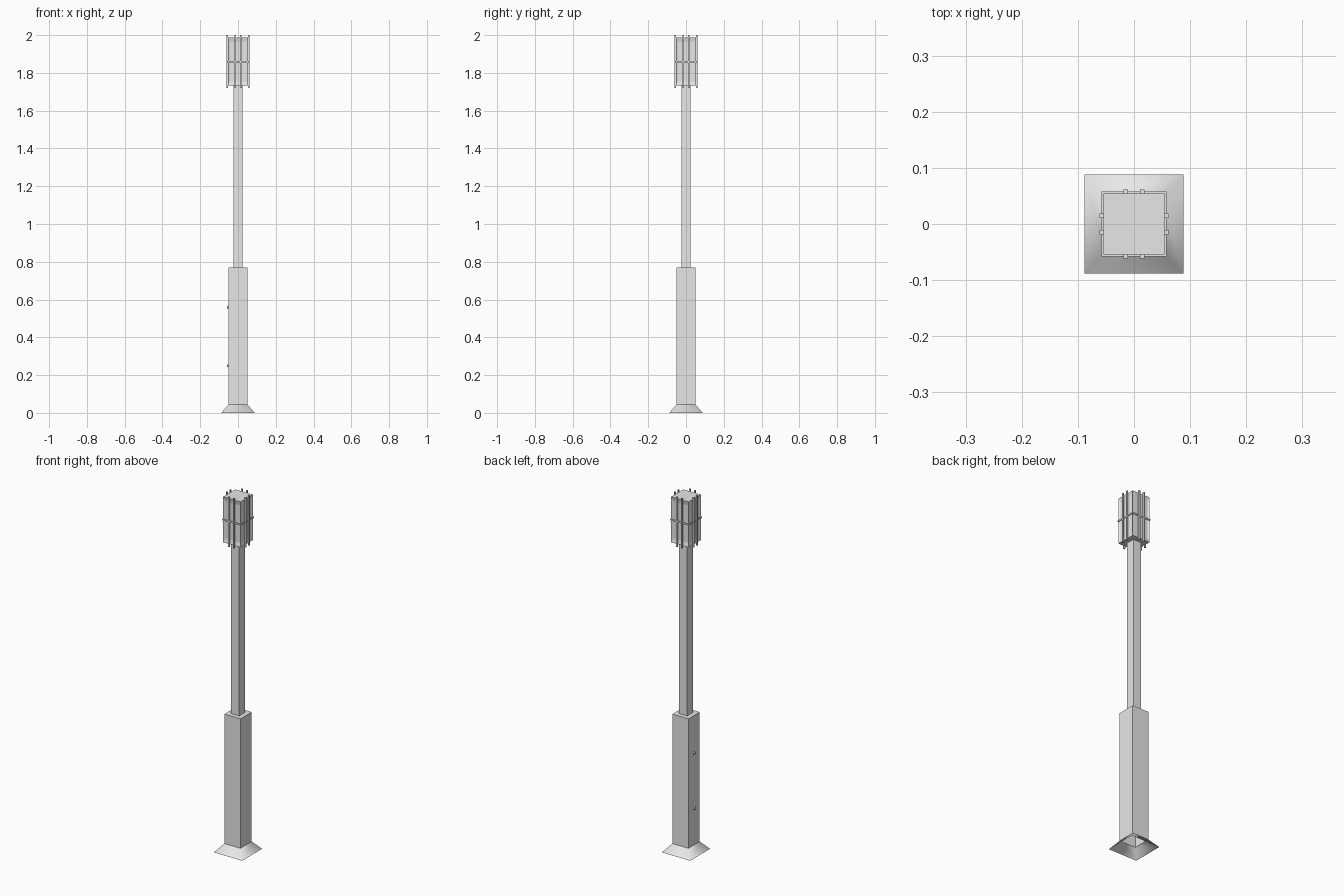
import bpy, bmesh
from math import radians
from mathutils import Matrix, Vector

cube = bpy.data.objects.get("Cube")
if cube:
    bpy.data.objects.remove(cube, do_unlink=True)

grey = bpy.data.materials.new("light_grey")
grey.use_nodes = True
colour = (0.8, 0.8, 0.8, 1)
grey.diffuse_color = colour
grey.node_tree.nodes["Principled BSDF"].inputs["Base Color"].default_value = colour


def finish(name, bm, smooth=False):
    mesh = bpy.data.meshes.new(name)
    bm.to_mesh(mesh)
    bm.free()
    mesh.materials.append(grey)
    for p in mesh.polygons:
        p.use_smooth = smooth
    obj = bpy.data.objects.new(name, mesh)
    bpy.context.collection.objects.link(obj)
    return obj


def add_box(bm, centre, size):
    m = Matrix.Translation(centre) @ Matrix.Diagonal((*size, 1))
    return bmesh.ops.create_cube(bm, size=1, matrix=m)["verts"]


def column(name, half, z0, z1, open_bottom=False):
    bm = bmesh.new()
    add_box(bm, (0, 0, (z0 + z1) / 2), (2 * half, 2 * half, z1 - z0))
    if open_bottom:
        low = [f for f in bm.faces if f.normal.z < -0.5]
        bmesh.ops.delete(bm, geom=low, context="FACES_ONLY")
    return finish(name, bm)


# Flared skirt at the foot, hollow underneath
bm = bmesh.new()
rings = []
for half, z in ((0.088, 0), (0.05, 0.045)):
    rings.append([bm.verts.new((x * half, y * half, z))
                  for x, y in ((-1, -1), (1, -1), (1, 1), (-1, 1))])
for i in range(4):
    j = (i + 1) % 4
    bm.faces.new((rings[0][i], rings[0][j], rings[1][j], rings[1][i]))
finish("base_skirt", bm, smooth=True)

# Pole in two sections
column("lower_post", 0.05, 0.045, 0.77, open_bottom=True)
column("upper_post", 0.025, 0.77, 1.735)

# Lamp head with a recessed window on each side
bm = bmesh.new()
add_box(bm, (0, 0, 1.86), (0.108, 0.108, 0.255))
bm.normal_update()
sides = [f for f in bm.faces if abs(f.normal.z) < 0.5]
bmesh.ops.inset_individual(bm, faces=sides, thickness=0.011)
bm.normal_update()
for f in sides:
    inward = f.normal * -0.005
    for v in f.verts:
        v.co += inward
    # window reaches closer to the top and bottom than a plain inset
    for v in f.verts:
        v.co.z = 1.86 + (0.105 if v.co.z > 1.86 else -0.105)
finish("lamp_head", bm)

# Cage: two upright rods per side and a band at mid height
bm = bmesh.new()
for k in range(4):
    turn = Matrix.Rotation(radians(90 * k), 3, "Z")
    verts = []
    for x in (-0.015, 0.015):
        verts += add_box(bm, (x, -0.0575, 1.86), (0.008, 0.008, 0.28))
    bmesh.ops.rotate(bm, verts=verts, cent=Vector(), matrix=turn)
finish("cage_rods", bm)

bm = bmesh.new()
for k in range(4):
    turn = Matrix.Rotation(radians(90 * k), 3, "Z")
    verts = add_box(bm, (0, -0.0555, 1.86), (0.115, 0.004, 0.008))
    bmesh.ops.rotate(bm, verts=verts, cent=Vector(), matrix=turn)
finish("cage_band", bm)

# Small round locks on the access side of the lower post
for name, z in (("lower_lock", 0.25), ("upper_lock", 0.56)):
    bm = bmesh.new()
    m = Matrix.Translation((-0.053, 0, z)) @ Matrix.Rotation(radians(90), 4, "Y")
    bmesh.ops.create_cone(bm, cap_ends=True, segments=12, radius1=0.007,
                          radius2=0.007, depth=0.01, matrix=m)
    finish(name, bm)
